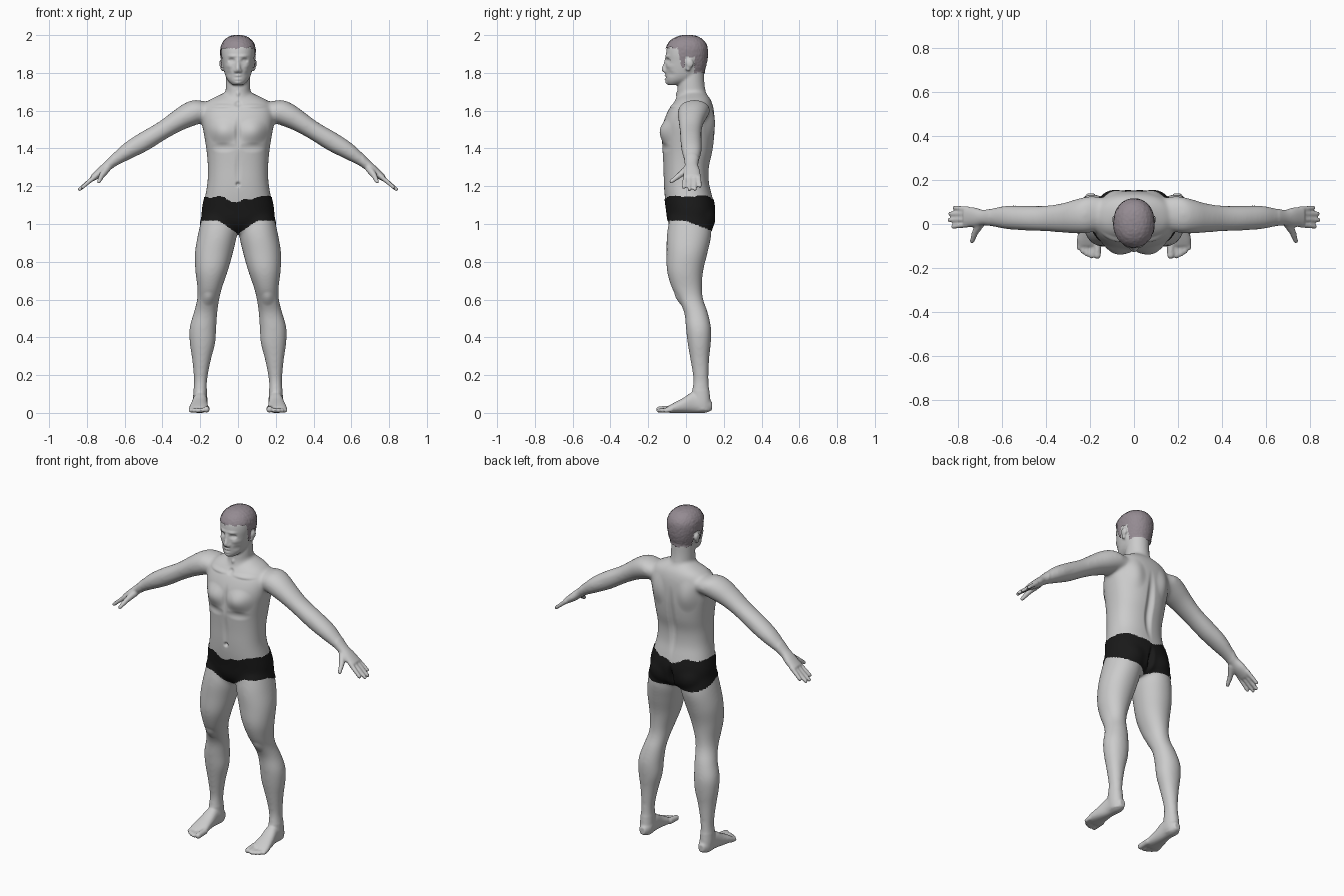
import bpy, bmesh, math, random
from mathutils import Vector, Matrix

random.seed(4)
X, Y, Z = Vector((1, 0, 0)), Vector((0, 1, 0)), Vector((0, 0, 1))
bm = bmesh.new()


def clamp(t):
    return max(0.0, min(1.0, t))


def spline(rows, steps=5):
    pts = [Vector(r) for r in rows]
    out = []
    for i in range(len(pts) - 1):
        a, b, c, d = pts[max(i - 1, 0)], pts[i], pts[i + 1], pts[min(i + 2, len(pts) - 1)]
        for k in range(steps):
            t = k / steps
            out.append(b + (c - a) * (t / 2) + (a * 2 - b * 5 + c * 4 - d) * (t * t / 2)
                       + (b * 3 - a - c * 3 + d) * (t ** 3 / 2))
    return out + [pts[-1]]


def loft(rows, u, v, power=2.0, mirror=False, n=40):
    """Rows are centre x, y, z and half sizes along u and v."""
    for s in ((1, -1) if mirror else (1,)):
        rings = []
        for r in spline(rows):
            ring = []
            for k in range(n):
                c, q = math.cos(math.tau * k / n), math.sin(math.tau * k / n)
                p = Vector(r[:3]) + u * (r[3] * math.copysign(abs(c) ** (2 / power), c)) \
                    + v * (r[4] * math.copysign(abs(q) ** (2 / power), q))
                ring.append(bm.verts.new((p.x * s, p.y, p.z)))
            rings.append(ring)
        for a, b in zip(rings, rings[1:]):
            for k in range(n):
                bm.faces.new((a[k], a[(k + 1) % n], b[(k + 1) % n], b[k]))
        bm.faces.new(rings[0])
        bm.faces.new(rings[-1])


def upright(rows, power=2.0):
    """Rows are z, half width, front y, back y."""
    loft([(0, (f + b) / 2, z, w, (b - f) / 2) for z, w, f, b in rows], X, Y, power)


def ball(c, r):
    for s in (1, -1):
        m = Matrix.Translation((c[0] * s, c[1], c[2])) @ Matrix.Diagonal((*r, 1))
        bmesh.ops.create_icosphere(bm, subdivisions=3, radius=1, matrix=m)


def digit(p, q, r0, r1):
    p, q = Vector(p), Vector(q)
    for k in range(11):
        t = k / 10
        r = r0 + (r1 - r0) * t
        ball(p.lerp(q, t), (r, r, r))


# Torso, neck, head
upright([(.95, .09, -.04, .08), (.98, .165, -.075, .13), (1.02, .187, -.095, .145),
         (1.08, .188, -.103, .152), (1.15, .174, -.113, .138), (1.22, .162, -.118, .122),
         (1.30, .160, -.120, .122), (1.38, .166, -.124, .140), (1.46, .178, -.128, .150),
         (1.53, .190, -.122, .152), (1.60, .190, -.095, .148), (1.65, .160, -.060, .135),
         (1.68, .105, -.030, .115), (1.70, .06, -.01, .09)], 2.35)
upright([(1.58, .09, -.07, .13), (1.62, .085, -.065, .13), (1.66, .073, -.055, .122),
         (1.70, .066, -.047, .105), (1.75, .064, -.042, .097), (1.82, .062, -.03, .095)])
upright([(1.736, .028, -.097, -.03), (1.755, .050, -.106, .03), (1.78, .065, -.107, .07),
         (1.82, .076, -.109, .095), (1.86, .083, -.108, .106), (1.90, .088, -.106, .110),
         (1.94, .085, -.098, .107), (1.97, .068, -.075, .088), (1.988, .042, -.042, .058),
         (1.995, .008, -.005, .02)], 2.15)

# Nose and ears
loft([(0, -.098, 1.888, .007, .012), (0, -.106, 1.85, .010, .013),
      (0, -.114, 1.82, .014, .017), (0, -.105, 1.803, .013, .015)], X, Y)
ball((.013, -.110, 1.811), (.009, .012, .009))
ball((.089, .020, 1.850), (.010, .021, .024))
ball((.084, .012, 1.826), (.009, .014, .018))

# Buttocks, legs
ball((.085, .072, 1.03), (.085, .082, .085))
loft([(.10, .02, 1.04, .09, .105), (.108, .017, .95, .103, .118), (.127, .006, .85, .101, .109),
      (.140, -.005, .75, .086, .096), (.150, .005, .66, .065, .080), (.158, .025, .60, .059, .067),
      (.172, .053, .53, .063, .063), (.186, .066, .45, .071, .067), (.188, .070, .37, .068, .062),
      (.193, .073, .28, .050, .050), (.198, .079, .18, .036, .041), (.20, .078, .12, .036, .046),
      (.20, .082, .06, .038, .048), (.20, .088, .012, .033, .043)], X, Y, 2.1, True)

# Feet and toes
loft([(.197, .138, .036, .018, .022), (.198, .10, .045, .037, .045), (.20, .04, .055, .038, .055),
      (.205, -.02, .038, .045, .038), (.207, -.07, .025, .052, .025),
      (.207, -.10, .017, .050, .016)], X, Z, 2.3, True)
for i, (x, y) in enumerate([(.167, -.142), (.194, -.145), (.214, -.137), (.232, -.125), (.249, -.108)]):
    r = .018 if i == 0 else .0125
    digit((x, -.08, r + .004), (x, y, r), r, r * .95)

# Arms and palms
loft([(.11, .055, 1.60, .06, .05), (.19, .045, 1.602, .082, .066), (.25, .036, 1.582, .080, .066),
      (.32, .028, 1.545, .068, .056), (.40, .025, 1.495, .059, .049), (.50, .027, 1.435, .057, .051),
      (.58, .030, 1.388, .054, .045), (.64, .030, 1.347, .043, .034), (.685, .029, 1.312, .035, .026),
      (.725, .031, 1.278, .044, .024), (.770, .033, 1.243, .045, .017)],
     Y, Vector((.56, 0, .83)), 2.1, True)

# Fingers and thumb
for y0, y1, x, z in [(-.003, -.012, .822, 1.196), (.021, .018, .838, 1.184),
                     (.045, .047, .836, 1.185), (.067, .074, .815, 1.202)]:
    digit((.755, y0, 1.253), (x, y1, z), .0135, .0105)
digit((.695, .008, 1.292), (.722, -.038, 1.255), .021, .015)
digit((.722, -.038, 1.255), (.736, -.078, 1.225), .015, .011)

# Fuse the parts into one skin
bmesh.ops.recalc_face_normals(bm, faces=bm.faces)
raw = bpy.data.meshes.new("body")
bm.to_mesh(raw)
bm.free()
body = bpy.data.objects.new("body", raw)
bpy.context.collection.objects.link(body)
mod = body.modifiers.new("fuse", 'REMESH')
mod.mode = 'VOXEL'
mod.voxel_size = .006
bpy.context.view_layer.update()
skin = bpy.data.meshes.new_from_object(body.evaluated_get(bpy.context.evaluated_depsgraph_get()))
body.modifiers.clear()
body.data = skin

# Soften the joints, lightly elsewhere
bm = bmesh.new()
bm.from_mesh(skin)
soft = [v for v in bm.verts if abs(v.co.x) < .66 and .12 < v.co.z < 1.71]
for verts, count in ((soft, 24), (bm.verts[:], 2)):
    for _ in range(count):
        bmesh.ops.smooth_vert(bm, verts=verts, factor=.5, use_axis_x=True, use_axis_y=True, use_axis_z=True)

# Sculpted dents and bulges, mirrored: x, y, z, radius x, radius z, push along y
brushes = [
    (.035, -.10, 1.866, .025, .015, .014), (.034, -.09, 1.865, .014, .009, -.005),
    (.030, -.10, 1.889, .036, .011, -.006), (.050, -.09, 1.836, .026, .020, -.005),
    (.050, -.08, 1.795, .022, .022, .005), (0, -.11, 1.785, .027, .009, -.007),
    (0, -.11, 1.767, .025, .009, -.007), (0, -.11, 1.776, .028, .006, .005),
    (0, -.10, 1.748, .026, .014, -.006), (0, -.05, 1.69, .014, .020, -.006),
    (.085, -.12, 1.49, .090, .075, -.020), (0, -.13, 1.48, .022, .11, .008),
    (.080, -.12, 1.405, .08, .03, .006), (0, -.12, 1.29, .022, .12, .005),
    (0, -.12, 1.21, .016, .016, .016), (.09, -.08, 1.625, .085, .016, -.007),
    (0, -.06, 1.635, .025, .022, .010), (0, .13, 1.36, .032, .24, -.016),
    (.10, .14, 1.53, .065, .10, .012), (0, .14, 1.02, .024, .09, -.028),
    (.157, -.04, .605, .038, .042, -.008)]
for v in bm.verts:
    p = v.co.copy()
    if abs(p.x) < .25:
        for x, y, z, rx, rz, dy in brushes:
            dz = (p.z - z) / rz
            if abs(dz) < 1:
                d = dz * dz + ((abs(p.x) - x) / rx) ** 2 + ((p.y - y) / .09) ** 2
                if d < 1:
                    v.co.y += dy * (1 - d) ** 2
    v.co.z = max(v.co.z, 0)
bm.to_mesh(skin)
bm.free()
skin.shade_smooth()


def cover(name, keep, thick, rough, color):
    """A close layer grown from the part of the skin where keep is true."""
    b = bmesh.new()
    b.from_mesh(skin)
    bmesh.ops.delete(b, geom=[f for f in b.faces if not keep(f.calc_center_median())], context='FACES')
    b.normal_update()
    shift = [(v, v.normal * (thick + random.uniform(-rough, rough))) for v in b.verts]
    for v, d in shift:
        v.co += d
    me = bpy.data.meshes.new(name)
    b.to_mesh(me)
    b.free()
    me.shade_smooth()
    mat = bpy.data.materials.new(name)
    mat.diffuse_color = color
    me.materials.clear()
    me.materials.append(mat)
    bpy.context.collection.objects.link(bpy.data.objects.new(name, me))


def in_shorts(p):
    side = clamp(abs(p.x) / .10)
    low = .95 + .065 * side - .05 * side * clamp(p.y / .13)
    return abs(p.x) < .3 and low < p.z < 1.115 + .03 * side + .006 * math.sin(p.x * 55)


def in_hair(p):
    if p.y < -.045:
        line = 1.93
    elif p.y < -.002:
        line = 1.93 - .10 * clamp((p.y + .045) / .025)
    else:
        line = 1.885 if p.y < .042 else 1.80
    return p.z > line + .004 * math.sin(p.x * 90 + p.y * 130)


# Shorts and short hair
cover("shorts", in_shorts, .004, 0, (.01, .01, .01, 1))
cover("hair", in_hair, .006, .0012, (.30, .26, .29, 1))
